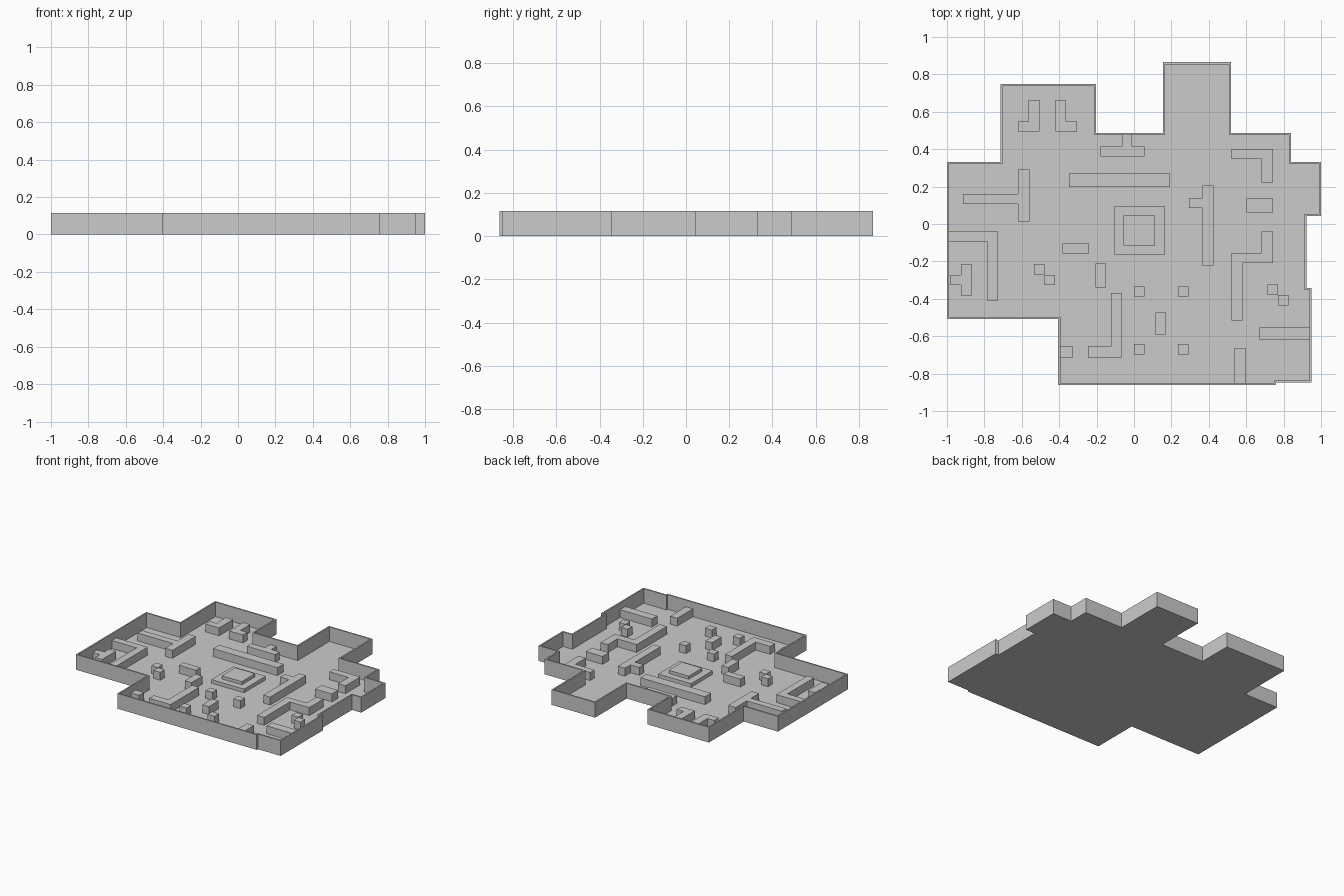
import bpy, bmesh
from mathutils import Vector

if "Cube" in bpy.data.objects:
    bpy.data.objects.remove(bpy.data.objects["Cube"])

WALL_H, WALL_T, FLOOR_T, BLOCK_H = 0.115, 0.011, 0.005, 0.065


def finish(name, bm):
    bmesh.ops.recalc_face_normals(bm, faces=bm.faces)
    mesh = bpy.data.meshes.new(name)
    bm.to_mesh(mesh)
    bm.free()
    ob = bpy.data.objects.new(name, mesh)
    bpy.context.collection.objects.link(ob)
    return ob


def prism(name, pts, z0, z1):
    bm = bmesh.new()
    face = bm.faces.new([bm.verts.new((x, y, z0)) for x, y in pts])
    ext = bmesh.ops.extrude_face_region(bm, geom=[face], use_keep_orig=True)
    verts = [g for g in ext["geom"] if isinstance(g, bmesh.types.BMVert)]
    bmesh.ops.translate(bm, verts=verts, vec=(0, 0, z1 - z0))
    return finish(name, bm)


def block(name, *rects, z0=0.003, z1=BLOCK_H):
    """Merge rectangles (x0, x1, y0, y1) into one footprint and extrude it."""
    xs = sorted({v for r in rects for v in r[:2]})
    ys = sorted({v for r in rects for v in r[2:]})
    bm = bmesh.new()
    for xa, xb in zip(xs, xs[1:]):
        for ya, yb in zip(ys, ys[1:]):
            cx, cy = (xa + xb) / 2, (ya + yb) / 2
            if any(r[0] < cx < r[1] and r[2] < cy < r[3] for r in rects):
                bm.faces.new([bm.verts.new((x, y, z0)) for x, y in
                              ((xa, ya), (xb, ya), (xb, yb), (xa, yb))])
    bmesh.ops.remove_doubles(bm, verts=bm.verts, dist=1e-5)
    bmesh.ops.dissolve_limit(bm, angle_limit=0.01, verts=bm.verts, edges=bm.edges)
    ext = bmesh.ops.extrude_face_region(bm, geom=bm.faces[:], use_keep_orig=True)
    verts = [g for g in ext["geom"] if isinstance(g, bmesh.types.BMVert)]
    bmesh.ops.translate(bm, verts=verts, vec=(0, 0, z1 - z0))
    return finish(name, bm)


def inset(pts, t):
    """Offset a clockwise right-angled outline inwards."""
    out = []
    for i, p in enumerate(pts):
        a = (Vector(p) - Vector(pts[i - 1])).normalized()
        b = (Vector(pts[(i + 1) % len(pts)]) - Vector(p)).normalized()
        n = Vector((a.y, -a.x)) + Vector((b.y, -b.x))
        out.append(tuple(Vector(p) + n * t))
    return out


# Stepped outline of the arena, clockwise
outline = [(-1, -0.507), (-1, 0.332), (-0.715, 0.332), (-0.715, 0.748),
           (-0.203, 0.748), (-0.203, 0.487), (0.155, 0.487), (0.155, 0.865),
           (0.519, 0.865), (0.519, 0.487), (0.84, 0.487), (0.84, 0.332),
           (1, 0.332), (1, 0.043), (0.923, 0.043), (0.923, -0.343),
           (0.95, -0.343), (0.95, -0.848), (0.76, -0.848), (0.76, -0.862),
           (-0.405, -0.862), (-0.405, -0.507)]

# Floor slab
prism("floor", outline, 0, FLOOR_T)

# Perimeter wall: ring between the outline and its inset
bm = bmesh.new()
inner = inset(outline, WALL_T)
rings = [[bm.verts.new((x, y, z)) for x, y in loop] for loop, z in
         ((outline, 0), (outline, WALL_H), (inner, WALL_H), (inner, 0))]
n = len(outline)
for k in range(4):
    a, b = rings[k], rings[(k + 1) % 4]
    for i in range(n):
        j = (i + 1) % n
        bm.faces.new((a[i], a[j], b[j], b[i]))
finish("perimeter_wall", bm)

# Central two-step platform
block("platform_base", (-0.108, 0.165, -0.163, 0.094), z1=0.033)
block("platform_top", (-0.055, 0.112, -0.115, 0.046), z0=0.03, z1=0.057)

# North cover: mirrored pair of corner blocks, wall tee and long barrier
for name, s in (("north_corner_left", 1), ("north_corner_right", -1)):
    c = -0.463
    rects = [(-0.1, -0.042, 0.495, 0.662), (-0.157, -0.1, 0.495, 0.548)]
    block(name, *[(min(c + s * a, c + s * b), max(c + s * a, c + s * b), d, e)
                  for a, b, d, e in rects])
block("north_tee", (-0.178, 0.057, 0.362, 0.415), (-0.065, -0.012, 0.415, 0.48))
block("long_barrier", (-0.347, 0.192, 0.197, 0.27))

# West cover
block("west_tee", (-0.915, -0.62, 0.108, 0.16), (-0.62, -0.558, 0.013, 0.292))
block("west_corner_wall", (-0.995, -0.727, -0.093, -0.04),
      (-0.783, -0.727, -0.41, -0.04))
block("west_stub", (-0.926, -0.868, -0.383, -0.215), (-0.985, -0.926, -0.327, -0.274))

# East cover
block("east_tee", (0.367, 0.425, -0.222, 0.206), (0.293, 0.367, 0.085, 0.138))
block("east_corner_wall", (0.521, 0.742, 0.347, 0.4), (0.682, 0.742, 0.223, 0.4))
block("east_crate", (0.602, 0.742, 0.062, 0.137))
block("east_zigzag", (0.682, 0.742, -0.209, -0.04), (0.521, 0.742, -0.209, -0.155),
      (0.521, 0.58, -0.515, -0.155))
block("east_wall_spur", (0.672, 0.942, -0.617, -0.553))

# South cover
block("south_wall_spur", (0.538, 0.597, -0.855, -0.664))
block("south_corner_wall", (-0.124, -0.065, -0.714, -0.37),
      (-0.245, -0.065, -0.714, -0.655))
block("south_west_stub", (-0.398, -0.327, -0.714, -0.655))
block("south_crate", (0.115, 0.17, -0.59, -0.474))
block("middle_crate_wide", (-0.383, -0.241, -0.158, -0.104))
block("middle_crate_deep", (-0.207, -0.151, -0.34, -0.21))

# Grid of four small posts
for x in (0, 0.234):
    for y in (-0.388, -0.697):
        block("post", (x, x + 0.057, y, y + 0.055))

# Pairs of diagonal crates
for side, x, y in (("west", -0.535, -0.215), ("east", 0.714, -0.323)):
    for i in range(2):
        cx, cy = x + 0.057 * i, y - 0.057 * i
        block(side + "_diagonal_crate", (cx, cx + 0.056, cy - 0.055, cy))
